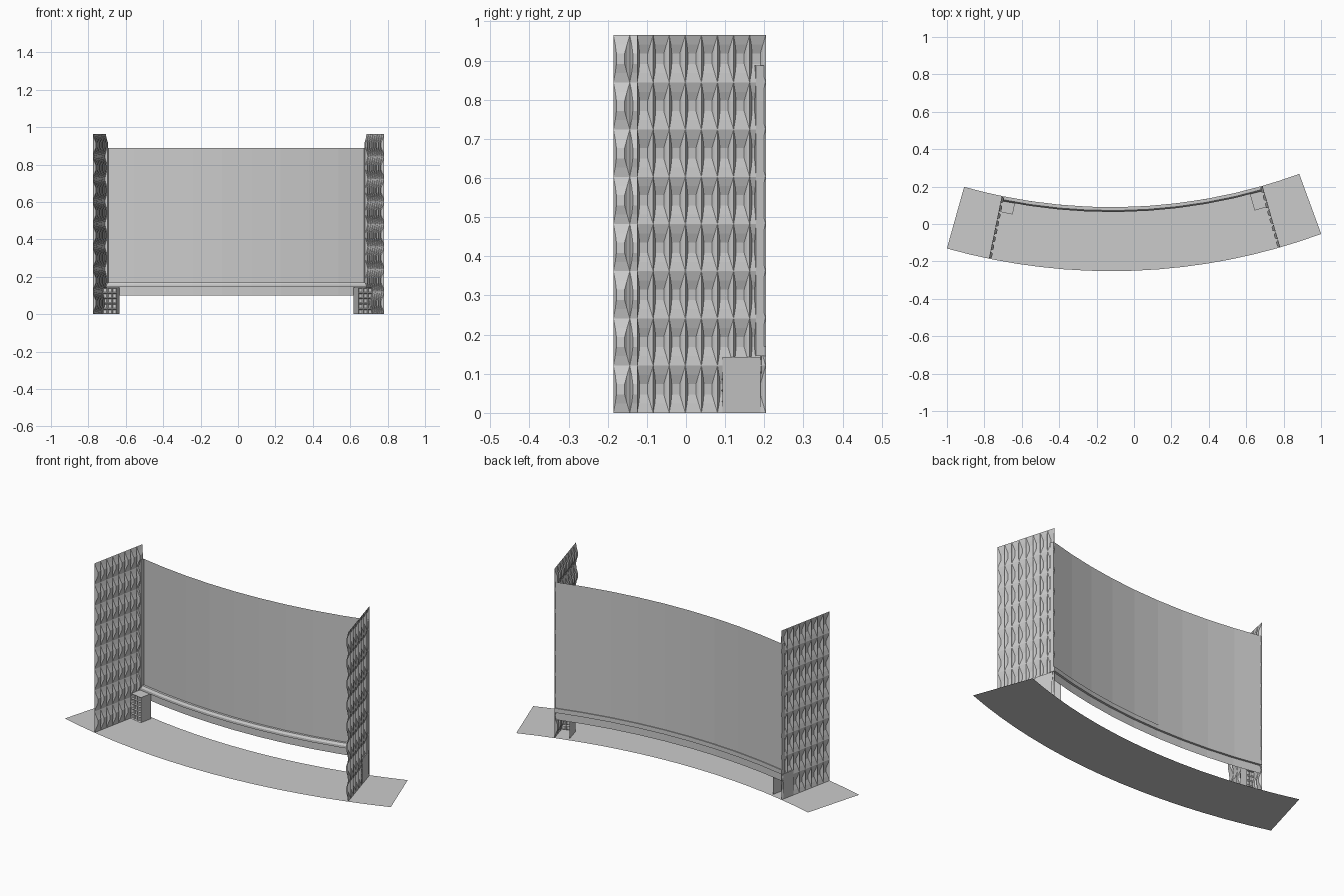
import bpy, bmesh
from math import sin, cos, radians
from mathutils import Vector

if "Cube" in bpy.data.objects:
    bpy.data.objects.remove(bpy.data.objects["Cube"])

CX, CY = -0.12, 3.01            # centre of the shared arc
R_BACK, R_FRONT = 2.92, 3.262
WALL_L, WALL_R = -11.6, 16.05   # wall angles in degrees
H = 0.965


def P(r, a, z):
    """Point at radius r, angle a (degrees from -y), height z."""
    return Vector((CX + r * sin(radians(a)), CY - r * cos(radians(a)), z))


def finish(name, bm):
    bmesh.ops.remove_doubles(bm, verts=bm.verts, dist=1e-5)
    bmesh.ops.recalc_face_normals(bm, faces=bm.faces)
    me = bpy.data.meshes.new(name)
    bm.to_mesh(me)
    bm.free()
    ob = bpy.data.objects.new(name, me)
    bpy.context.collection.objects.link(ob)
    return ob


def sweep(name, profile, a0, a1, n, closed=False):
    """Sweep an (r, z) profile along the arc."""
    bm = bmesh.new()
    rows = [[bm.verts.new(P(r, a0 + (a1 - a0) * i / n, z)) for r, z in profile]
            for i in range(n + 1)]
    m = len(profile)
    for A, B in zip(rows, rows[1:]):
        for j in range(m if closed else m - 1):
            k = (j + 1) % m
            bm.faces.new((A[j], B[j], B[k], A[k]))
    if closed:
        bm.faces.new(rows[0])
        bm.faces.new(rows[-1])
    return finish(name, bm)


def studs(bm, origin, du, dv, dn, cols, rows, rings):
    """Grid of stepped frustums; rings are (u scale, v scale, height)."""
    for i in range(cols):
        for j in range(rows):
            c = origin + du * ((i + .5) / cols) + dv * ((j + .5) / rows)
            loops = []
            for su, sv, h in rings:
                loops.append([bm.verts.new(c + du * (x * su / 2 / cols)
                                           + dv * (y * sv / 2 / rows) + dn * h)
                              for x, y in ((-1, -1), (1, -1), (1, 1), (-1, 1))])
            for A, B in zip(loops, loops[1:]):
                for k in range(4):
                    q = (k + 1) % 4
                    bm.faces.new((A[k], A[q], B[q], B[k]))
            bm.faces.new(loops[-1])


# Floor apron
sweep("floor", [(R_BACK, 0), (R_FRONT, 0)], -15.66, 20.1, 16)

# Curved screen, ledge and valance below it
sweep("screen", [(R_BACK + .005, .15), (R_BACK + .005, .888)], WALL_L, WALL_R, 9)
sweep("ledge", [(R_BACK, .145), (R_BACK + .026, .145), (R_BACK + .026, .158),
                (R_BACK + .018, .17), (R_BACK, .17)], WALL_L, WALL_R, 9, True)
sweep("valance", [(R_BACK + .012, .10), (R_BACK + .012, .147)], WALL_L, WALL_R, 9)

for side, wall, s, box_r in (("left", WALL_L, 1, 3.005), ("right", WALL_R, -1, 3.035)):
    inward = (P(1, wall + s * .1, 0) - P(1, wall, 0)).normalized()

    # Side wall of stepped acoustic studs
    bm = bmesh.new()
    o = P(R_BACK, wall, 0)
    studs(bm, o, P(R_FRONT, wall, 0) - o, Vector((0, 0, H)), inward, 8, 8,
          [(1, 1, 0), (.72, .6, .006), (.5, .22, .014)])
    finish(side + "_wall", bm)

    # Slim post between wall and screen
    a1 = wall + s * .3
    sweep(side + "_post", [(R_BACK + .005, .15), (R_BACK + .026, .15),
                           (R_BACK + .026, .888), (R_BACK + .005, .888)],
          wall, a1, 1, True)

    # Cabinet with studded front, plain top and side, open back
    bm = bmesh.new()
    w, rb, h = inward * .077, R_BACK + .014, .143
    f, b, up = P(box_r, wall, 0), P(rb, wall, 0), Vector((0, 0, h))
    out = (f - b).normalized()
    studs(bm, f, w, up, out, 3, 5, [(1, 1, 0), (.65, .65, -.006)])
    for quad in ((f + up, f + w + up, b + w + up, b + up),
                 (f + w, f + w + up, b + w + up, b + w),
                 (f, f + up, b + up, b)):
        bm.faces.new([bm.verts.new(v) for v in quad])
    finish(side + "_cabinet", bm)
